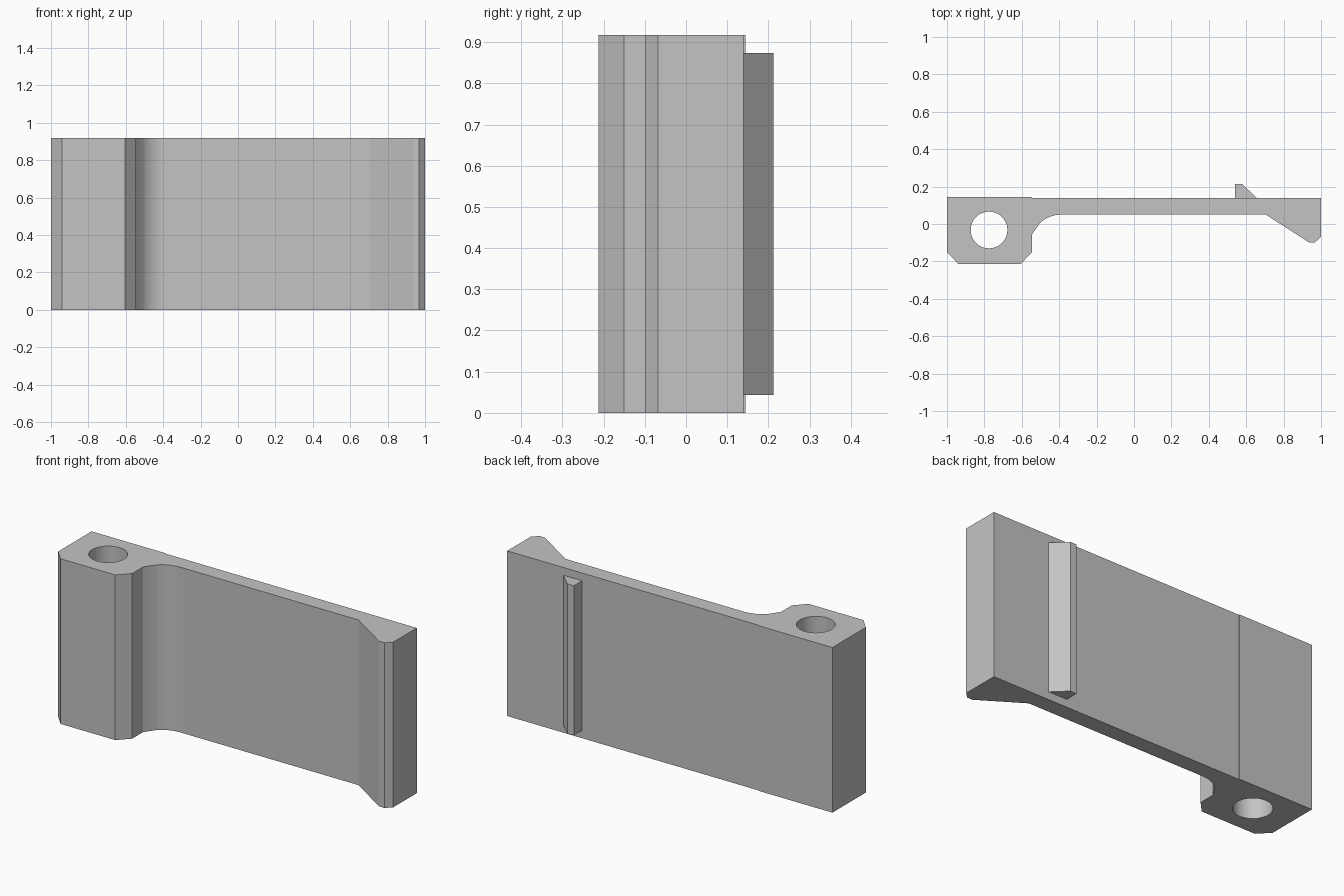
import bpy, bmesh, math

cube = bpy.data.objects.get("Cube")
if cube:
    bpy.data.objects.remove(cube)

HEIGHT = 0.917
grey = bpy.data.materials.new("plain grey")
grey.use_nodes = True
color = (0.55, 0.55, 0.55, 1)
grey.diffuse_color = color
grey.node_tree.nodes["Principled BSDF"].inputs["Base Color"].default_value = color


def arc(cx, cy, r, start, end, steps):
    """Points along an arc, angles in degrees."""
    angles = [math.radians(start + (end - start) * i / steps) for i in range(steps + 1)]
    return [(cx + r * math.cos(a), cy + r * math.sin(a)) for a in angles]


def extrude_profile(name, loops, z0, z1):
    """Fill closed loops (the first is the outline, the rest holes) and extrude them up."""
    bm = bmesh.new()
    edges = []
    for loop in loops:
        verts = [bm.verts.new((x, y, z0)) for x, y in loop]
        edges += [bm.edges.new((v, verts[i - 1])) for i, v in enumerate(verts)]
    bmesh.ops.triangle_fill(bm, edges=edges, use_beauty=True)
    result = bmesh.ops.extrude_face_region(bm, geom=bm.faces[:], use_keep_orig=True)
    top = [g for g in result["geom"] if isinstance(g, bmesh.types.BMVert)]
    bmesh.ops.translate(bm, verts=top, vec=(0, 0, z1 - z0))
    bmesh.ops.recalc_face_normals(bm, faces=bm.faces[:])
    mesh = bpy.data.meshes.new(name)
    bm.to_mesh(mesh)
    bm.free()
    mesh.materials.append(grey)
    obj = bpy.data.objects.new(name, mesh)
    bpy.context.collection.objects.link(obj)
    bpy.ops.object.select_all(action='DESELECT')
    obj.select_set(True)
    bpy.context.view_layer.objects.active = obj
    bpy.ops.object.shade_smooth_by_angle(angle=math.radians(20))
    return obj


# Plate with hinge block, concave fillet and hooked grip end
block = [(-1, 0.144), (-1, -0.15), (-0.94, -0.213), (-0.605, -0.213),
         (-0.545, -0.15), (-0.545, -0.055)]
fillet = arc(-0.39, -0.113, 0.163, 135, 90, 10)
grip = [(0.705, 0.05), (0.935, -0.098), (0.968, -0.098), (1, -0.068), (1, 0.14)]
step = [(-0.545, 0.14), (-0.545, 0.144)]
pin_hole = arc(-0.775, -0.032, 0.098, 0, 360, 48)[:-1]
extrude_profile("hinged_plate", [block + fillet + grip + step, pin_hole], 0, HEIGHT)

# Wedge-shaped catch rib on the back
rib = [(0.54, 0.13), (0.54, 0.213), (0.58, 0.213), (0.655, 0.14), (0.655, 0.13)]
extrude_profile("catch_rib", [rib], 0.043, HEIGHT - 0.043)
